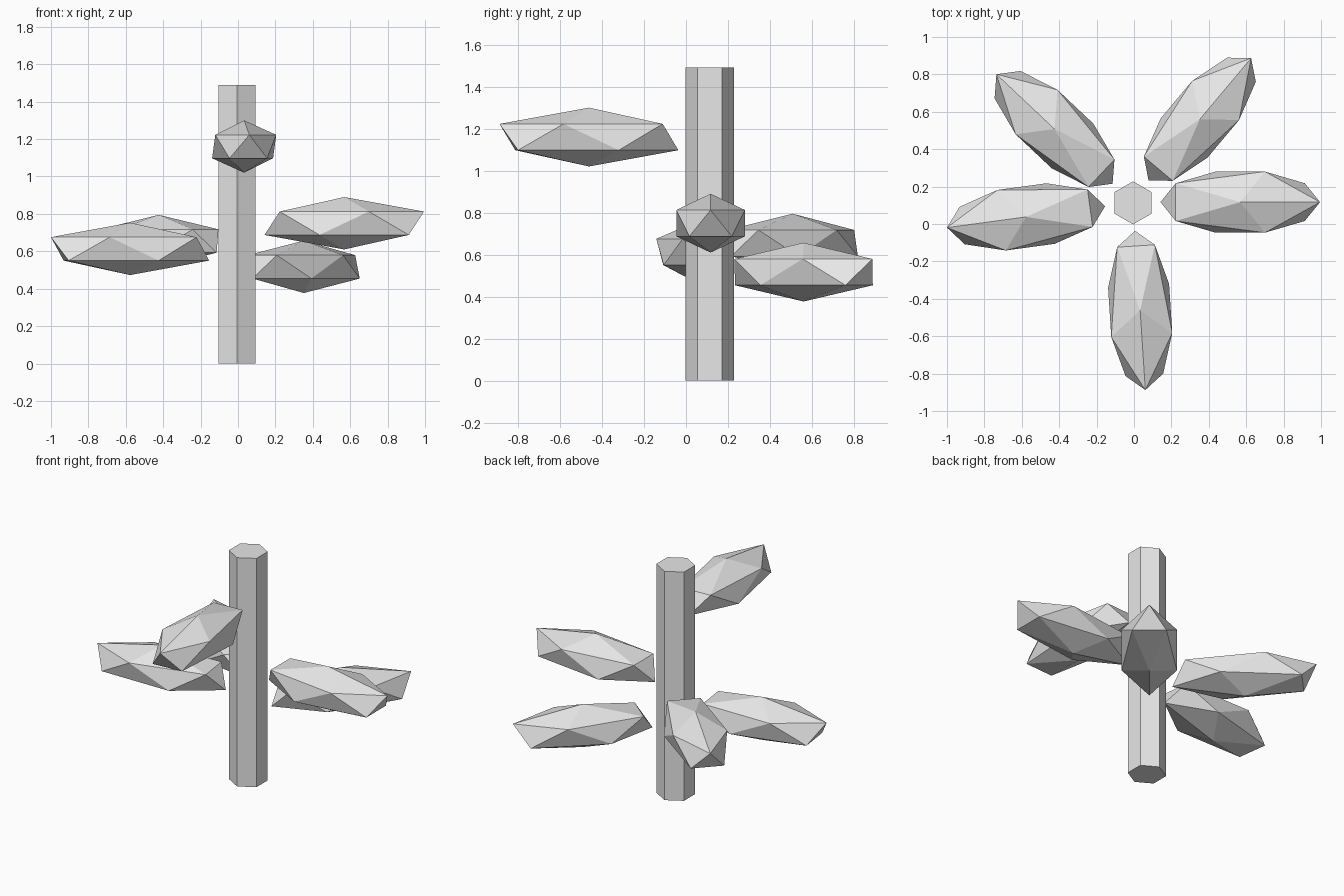
import bpy
from math import radians

cube = bpy.data.objects.get("Cube")
if cube:
    bpy.data.objects.remove(cube)

# Single matte grey
grey = bpy.data.materials.new("light_grey")
grey.use_nodes = True
colour = (0.8, 0.8, 0.8, 1)
grey.diffuse_color = colour
grey.node_tree.nodes["Principled BSDF"].inputs["Base Color"].default_value = colour


def finish(name):
    obj = bpy.context.object
    obj.name = name
    obj.data.materials.append(grey)
    return obj


def leaf(name, centre, angle):
    """Stretched low-poly ball whose raised tip points outward along angle."""
    bpy.ops.mesh.primitive_ico_sphere_add(
        subdivisions=1, radius=1, location=centre, rotation=(0, 0, radians(angle)))
    finish(name).scale = (0.477, 0.192, 0.14)


# Hexagonal stalk, corners toward front and back
HEIGHT = 1.49
bpy.ops.mesh.primitive_cylinder_add(
    vertices=6, radius=0.115, depth=HEIGHT, location=(-0.005, 0.113, HEIGHT / 2))
finish("stalk")

# Leaves around the stalk at staggered heights
leaf("front_leaf", (0.033, -0.462, 1.16), -86.3)
leaf("left_leaf", (0.568, 0.117, 0.75), 0)
leaf("back_left_leaf", (0.352, 0.56, 0.517), 50)
leaf("back_right_leaf", (-0.425, 0.508, 0.655), 136.7)
leaf("right_leaf", (-0.577, 0.038, 0.613), 187.7)
